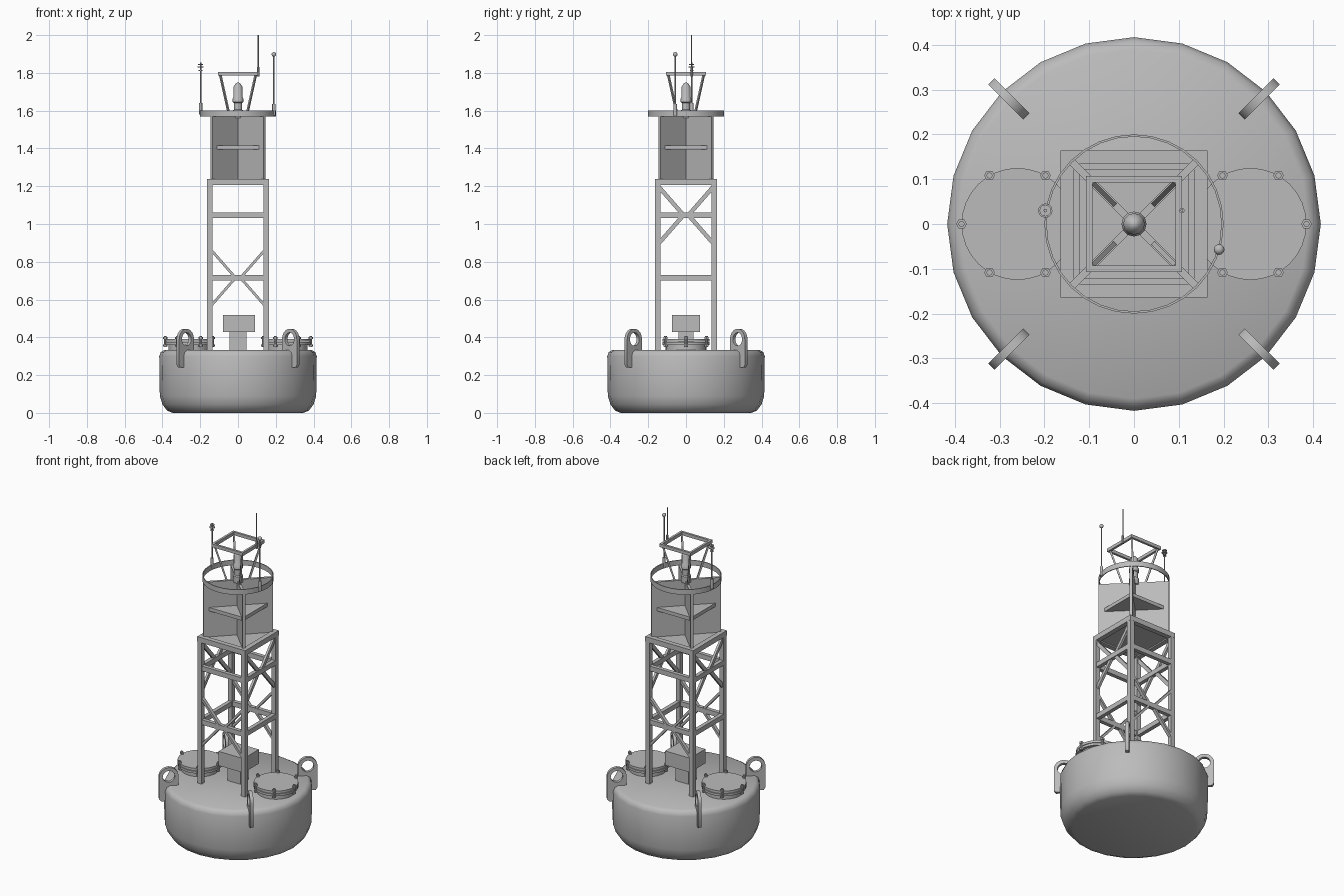
import bpy, bmesh, math
from math import cos, sin, pi, radians
from mathutils import Vector

cube = bpy.data.objects.get("Cube")
if cube:
    bpy.data.objects.remove(cube)

grey = bpy.data.materials.new("plain_grey")
grey.use_nodes = True
COLOUR = (0.5, 0.5, 0.5, 1)
grey.diffuse_color = COLOUR
grey.node_tree.nodes["Principled BSDF"].inputs["Base Color"].default_value = COLOUR


def finish(name, bm, smooth=None):
    bmesh.ops.recalc_face_normals(bm, faces=bm.faces)
    me = bpy.data.meshes.new(name)
    bm.to_mesh(me)
    bm.free()
    me.materials.append(grey)
    ob = bpy.data.objects.new(name, me)
    bpy.context.collection.objects.link(ob)
    if smooth:
        bpy.ops.object.select_all(action='DESELECT')
        ob.select_set(True)
        bpy.context.view_layer.objects.active = ob
        bpy.ops.object.shade_smooth_by_angle(angle=radians(smooth))
    return ob


def box(name, centre, size, turn=0):
    bm = bmesh.new()
    bmesh.ops.create_cube(bm, size=1)
    bmesh.ops.scale(bm, vec=size, verts=bm.verts)
    ob = finish(name, bm)
    ob.location = centre
    ob.rotation_euler.z = turn
    return ob


def beam(name, a, b, width, depth):
    """Rectangular bar between two points."""
    a, b = Vector(a), Vector(b)
    ob = box(name, (a + b) / 2, (width, depth, (b - a).length))
    ob.rotation_mode = 'QUATERNION'
    ob.rotation_quaternion = (b - a).to_track_quat('Z', 'Y')
    return ob


def lathe(name, profile, sides, at=(0, 0, 0), smooth=40, closed=False):
    """Spin a list of (radius, height) points round the z axis."""
    bm = bmesh.new()
    vs = [bm.verts.new((r, 0, z)) for r, z in profile]
    edges = [bm.edges.new(p) for p in zip(vs, vs[1:])]
    if closed:
        edges.append(bm.edges.new((vs[-1], vs[0])))
    bmesh.ops.spin(bm, geom=vs + edges, cent=(0, 0, 0), axis=(0, 0, 1),
                   angle=2 * pi, steps=sides, use_duplicate=False)
    bmesh.ops.remove_doubles(bm, verts=bm.verts, dist=1e-5)
    ob = finish(name, bm, smooth)
    ob.location = at
    return ob


def rod(name, r, z0, z1, sides, x=0, y=0, smooth=40):
    return lathe(name, [(0, z0), (r, z0), (r, z1), (0, z1)], sides, (x, y, 0), smooth)


def ball(name, r, at):
    bm = bmesh.new()
    bmesh.ops.create_uvsphere(bm, u_segments=12, v_segments=8, radius=r)
    finish(name, bm, 60).location = at


# Floating hull
lathe("hull", [(0, 0), (0.345, 0), (0.375, 0.012), (0.4, 0.045), (0.414, 0.09),
               (0.417, 0.3), (0.409, 0.322), (0.39, 0.333), (0, 0.333)], 24, smooth=50)

# Lifting eyes: a plate with a round top and a round hole, hooked over the rim
def lifting_eye(angle):
    cr, cz, n = 0.395, 0.39, 16
    arc = [(cr + 0.055 * cos(pi * i / n), cz + 0.055 * sin(pi * i / n)) for i in range(n + 1)]
    outline = arc + [(0.34, 0.32), (0.4, 0.32), (0.4, 0.255), (0.41, 0.24), (0.44, 0.24), (0.45, 0.255)]
    hole = [(cr + 0.035 * cos(2 * pi * i / n), cz + 0.035 * sin(2 * pi * i / n)) for i in range(n)]
    bm = bmesh.new()
    edges = []
    for loop in (outline, hole):
        vs = [bm.verts.new((r, -0.01, z)) for r, z in loop]
        edges += [bm.edges.new((vs[i - 1], vs[i])) for i in range(len(vs))]
    bmesh.ops.triangle_fill(bm, edges=edges, use_beauty=True)
    res = bmesh.ops.extrude_face_region(bm, geom=bm.faces[:])
    moved = [v for v in res["geom"] if isinstance(v, bmesh.types.BMVert)]
    bmesh.ops.translate(bm, vec=(0, 0.02, 0), verts=moved)
    finish("lifting_eye", bm, 35).rotation_euler.z = angle

for k in range(4):
    lifting_eye(radians(45 + 90 * k))

# Deck hatches with hexagonal bolts
for sx in (-1, 1):
    hx = 0.26 * sx
    rod("hatch_neck", 0.108, 0.325, 0.365, 32, hx)
    rod("hatch_flange", 0.125, 0.36, 0.374, 32, hx)
    rod("hatch_cover", 0.125, 0.377, 0.392, 32, hx)
    for k in range(6):
        bx, by = hx + 0.125 * cos(k * pi / 3), 0.125 * sin(k * pi / 3)
        rod("hatch_bolt", 0.007, 0.35, 0.408, 8, bx, by)
        for z in (0.352, 0.392):
            rod("hatch_nut", 0.012, z, z + 0.01, 6, bx, by, None)

# Equipment box on its pedestal
box("equipment_pedestal", (0, 0, 0.38), (0.09, 0.08, 0.11))
box("equipment_box", (0.005, 0, 0.473), (0.17, 0.15, 0.088))

# Tower legs
L = 0.149
for sx in (-1, 1):
    for sy in (-1, 1):
        box("tower_leg", (sx * L, sy * L, 0.77), (0.029, 0.029, 0.89))

# Tower cross bars on all sides, knee braces alternating by side
for k in range(4):
    a = k * pi / 2
    def place(u, z, a=a):
        return (u * cos(a) + L * sin(a), u * sin(a) - L * cos(a), z)
    for z in (0.715, 1.047):
        box("cross_bar", place(0, z), (0.27, 0.024, 0.03), a)
    mid = 0.715 if k % 2 == 0 else 1.047
    for s in (-1, 1):
        for t in (-1, 1):
            w, d = (0.022, 0.014) if k % 2 == 0 else (0.014, 0.022)
            beam("knee_brace", place(s * 0.14, mid + t * 0.145),
                 place(s * 0.02, mid + t * 0.008), w, d)
    box("deck_rim", place(0, 1.222), (0.328, 0.03, 0.032), a)

# Platform on top of the tower
box("platform", (0, 0, 1.224), (0.3, 0.3, 0.02))

# Crossed reflector plates with a square shelf
for s in (-1, 1):
    box("reflector_plate", (0, 0, 1.403), (0.396, 0.016, 0.34), s * pi / 4)
box("reflector_shelf", (0, 0, 1.405), (0.245, 0.245, 0.022))

# Guard ring
lathe("guard_ring", [(0.195, 1.57), (0.2, 1.57), (0.2, 1.602), (0.195, 1.602)], 32, closed=True)

# Lantern
lathe("lantern", [(0, 1.56), (0.028, 1.56), (0.028, 1.6), (0.022, 1.605), (0.022, 1.64),
                  (0.028, 1.645), (0.028, 1.665), (0.024, 1.67), (0.024, 1.725),
                  (0.012, 1.745), (0, 1.75)], 12)

# Top frame on four sloping struts
for k in range(4):
    a = k * pi / 2
    box("top_frame_bar", (0.1 * sin(a), -0.1 * cos(a), 1.795), (0.214, 0.014, 0.02), a)
    c, s = cos(a + pi / 4) * 2 ** 0.5, sin(a + pi / 4) * 2 ** 0.5
    beam("frame_strut", (0.045 * c, 0.045 * s, 1.57), (0.094 * c, 0.094 * s, 1.79), 0.01, 0.01)

# Weather sensor mast
mx, my = -0.198, 0.03
rod("sensor_base", 0.009, 1.58, 1.64, 10, mx, my)
rod("sensor_mast", 0.004, 1.6, 1.855, 8, mx, my)
for z, r in ((1.81, 0.01), (1.828, 0.016), (1.843, 0.013)):
    rod("sensor_disc", r, z, z + 0.005, 12, mx, my)

# Ball-topped aerial
rod("aerial_base", 0.009, 1.575, 1.635, 10, 0.19, -0.057)
rod("aerial_mast", 0.004, 1.6, 1.895, 8, 0.19, -0.057)
ball("aerial_ball", 0.012, (0.19, -0.057, 1.898))

# Whip aerial on the top frame
rod("whip_base", 0.006, 1.78, 1.83, 8, 0.107, 0.03)
rod("whip_aerial", 0.003, 1.8, 2.0, 8, 0.107, 0.03)
